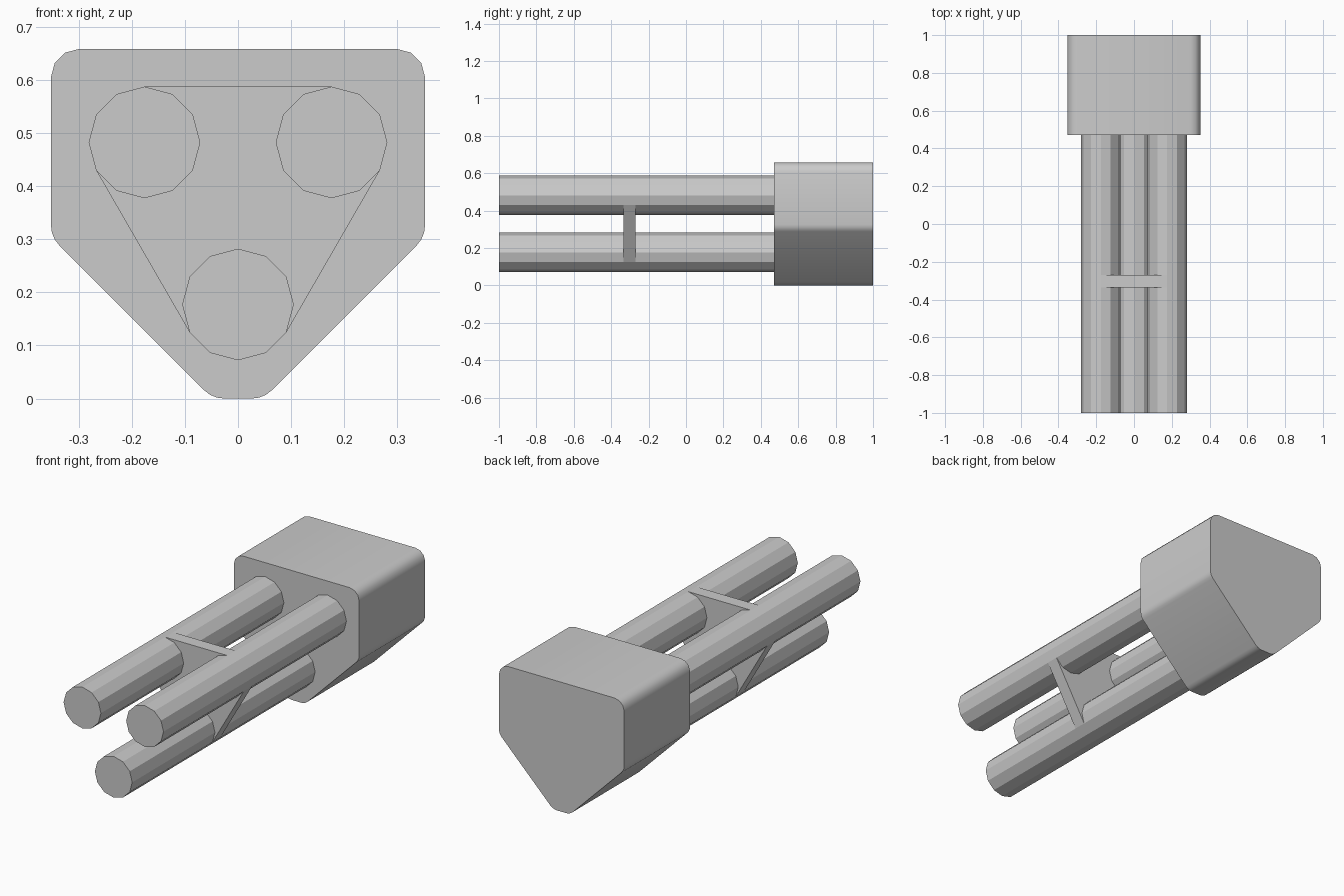
import bpy, bmesh, math
from mathutils import Vector

if "Cube" in bpy.data.objects:
    bpy.data.objects.remove(bpy.data.objects["Cube"])


def fillet(corners, radius, segments):
    """Round every corner of a convex outline with an arc of fixed radius."""
    out = []
    for i, c in enumerate(corners):
        p = Vector(c)
        a = (Vector(corners[i - 1]) - p).normalized()
        b = (Vector(corners[(i + 1) % len(corners)]) - p).normalized()
        half = a.angle(b) / 2
        centre = p + (a + b).normalized() * radius / math.sin(half)
        start = p + a * radius / math.tan(half) - centre
        end = p + b * radius / math.tan(half) - centre
        sweep = math.pi - 2 * half
        for s in range(segments + 1):
            t = s / segments
            v = (start * math.sin((1 - t) * sweep) + end * math.sin(t * sweep)) / math.sin(sweep)
            out.append(tuple(centre + v))
    return out


def prism(name, outline, y0, y1, smooth=False):
    """Extrude an x-z outline along y."""
    bm = bmesh.new()
    face = bm.faces.new([bm.verts.new((x, y0, z)) for x, z in outline])
    ext = bmesh.ops.extrude_face_region(bm, geom=[face], use_keep_orig=True)
    verts = [g for g in ext["geom"] if isinstance(g, bmesh.types.BMVert)]
    bmesh.ops.translate(bm, verts=verts, vec=(0, y1 - y0, 0))
    bmesh.ops.recalc_face_normals(bm, faces=bm.faces)
    mesh = bpy.data.meshes.new(name)
    bm.to_mesh(mesh)
    bm.free()
    obj = bpy.data.objects.new(name, mesh)
    bpy.context.collection.objects.link(obj)
    if smooth:
        bpy.ops.object.select_all(action='DESELECT')
        obj.select_set(True)
        bpy.context.view_layer.objects.active = obj
        bpy.ops.object.shade_smooth_by_angle(angle=math.radians(35))
    return obj


def circle_point(centre, radius, degrees):
    a = math.radians(degrees)
    return (centre[0] + radius * math.cos(a), centre[1] + radius * math.sin(a))


# rear housing: five-sided block with rounded long edges
corners = [(-0.352, 0.658), (0.352, 0.658), (0.352, 0.304),
           (0.048, 0), (-0.048, 0), (-0.352, 0.304)]
prism("rear_housing", fillet(corners, 0.053, 3), 0.47, 1.0, smooth=True)

# three twelve-sided barrels
R = 0.105
centres = {"left": (-0.176, 0.482), "right": (0.176, 0.482), "lower": (0, 0.177)}
for side, c in centres.items():
    prism(side + "_barrel", [circle_point(c, R, k * 30) for k in range(12)], -1.0, 0.47)

# brace plate wrapped tangent to the barrels
brace = [circle_point(centres["left"], R, 90), circle_point(centres["right"], R, 90),
         circle_point(centres["right"], R, -30), circle_point(centres["lower"], R, -30),
         circle_point(centres["lower"], R, 210), circle_point(centres["left"], R, 210)]
prism("barrel_brace", brace, -0.335, -0.27)
